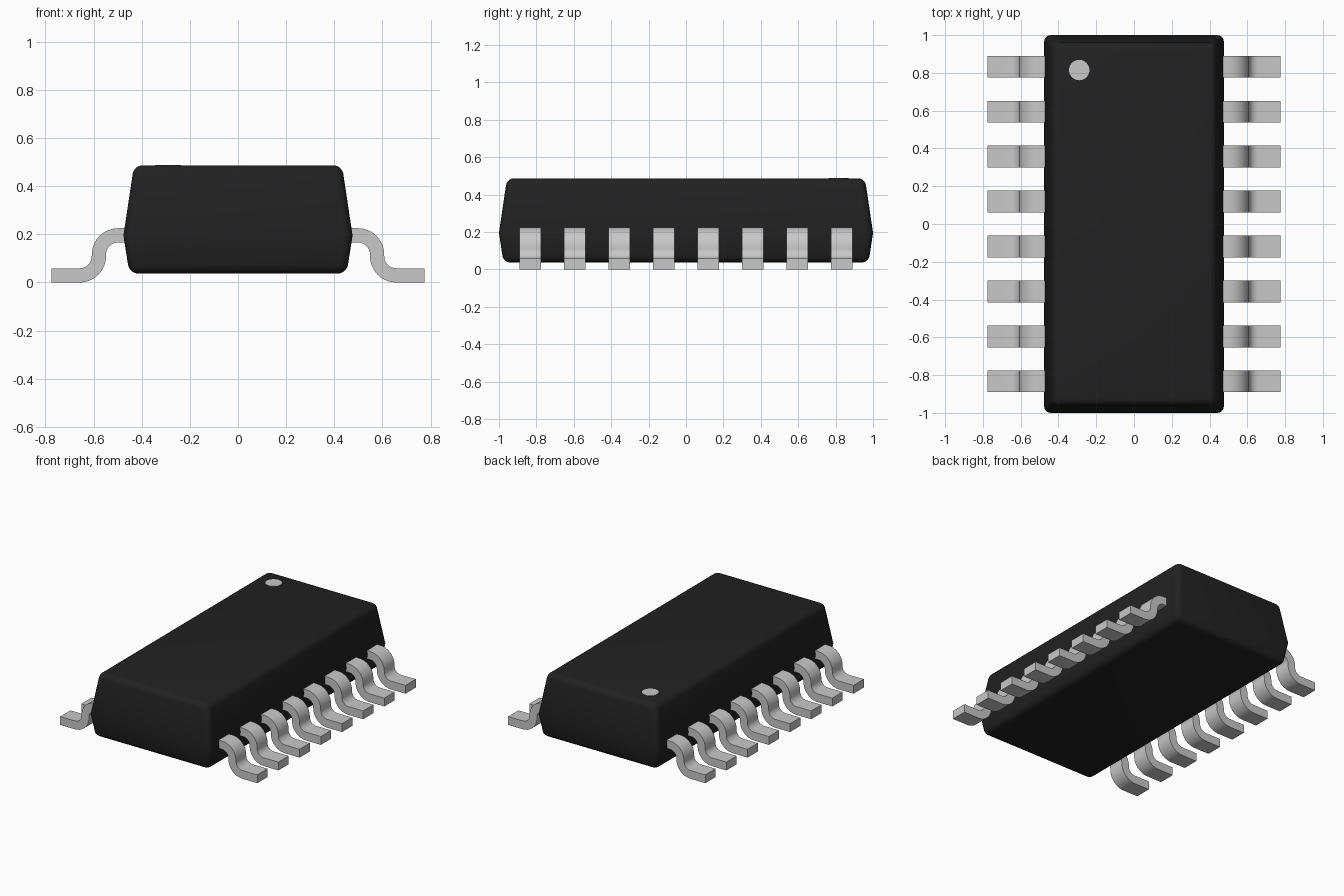
import bpy, bmesh, math
from mathutils import Vector

if "Cube" in bpy.data.objects:
    bpy.data.objects.remove(bpy.data.objects["Cube"])


def material(name, v):
    m = bpy.data.materials.new(name)
    m.diffuse_color = (v, v, v, 1)
    m.use_nodes = True
    m.node_tree.nodes["Principled BSDF"].inputs["Base Color"].default_value = m.diffuse_color
    return m


black = material("black plastic", 0.0155)
metal = material("light grey metal", 0.58)
mark = material("light grey mark", 0.58)


def add_object(name, bm, mat, angle=30):
    bmesh.ops.recalc_face_normals(bm, faces=bm.faces)
    me = bpy.data.meshes.new(name)
    bm.to_mesh(me)
    bm.free()
    me.materials.append(mat)
    ob = bpy.data.objects.new(name, me)
    bpy.context.collection.objects.link(ob)
    bpy.ops.object.select_all(action='DESELECT')
    ob.select_set(True)
    bpy.context.view_layer.objects.active = ob
    bpy.ops.object.shade_smooth_by_angle(angle=math.radians(angle))
    return ob


# Body: three stacked rectangles, widest at the parting line, rounded edges
bm = bmesh.new()
rings = []
for hx, hy, z in ((0.451, 0.976, 0.037), (0.476, 1.0, 0.195), (0.432, 0.957, 0.487)):
    rings.append([bm.verts.new((sx * hx, sy * hy, z))
                  for sx, sy in ((-1, -1), (1, -1), (1, 1), (-1, 1))])
for lo, hi in zip(rings, rings[1:]):
    for i in range(4):
        j = (i + 1) % 4
        bm.faces.new((lo[i], lo[j], hi[j], hi[i]))
bm.faces.new(rings[0][::-1])
bm.faces.new(rings[2])
middle = set(rings[1])
edges = [e for e in bm.edges if not set(e.verts) <= middle]
bmesh.ops.bevel(bm, geom=edges, offset=0.036, segments=6, profile=0.5, affect='EDGES')
add_object("body", bm, black, 35)

# Lead centre line in x and z: shoulder, two bends, foot
N, R = 10, 0.08
path = [Vector((0.45, 0.196))]
for k in range(N + 1):
    a = math.pi / 2 * (1 - k / N)
    path.append(Vector((0.498 + R * math.cos(a), 0.116 + R * math.sin(a))))
for k in range(N + 1):
    a = math.pi + math.pi / 2 * k / N
    path.append(Vector((0.658 + R * math.cos(a), 0.1095 + R * math.sin(a))))
path.append(Vector((0.775, 0.0295)))


def add_lead(name, side, y, width=0.115, thick=0.059):
    bm = bmesh.new()
    rows = []
    for i, p in enumerate(path):
        t = (path[min(i + 1, len(path) - 1)] - path[max(i - 1, 0)]).normalized()
        if i in (0, 1, len(path) - 2, len(path) - 1):
            t = Vector((1, 0))
        n = Vector((-t.y, t.x)) * thick / 2
        a, b = p + n, p - n
        rows.append([bm.verts.new((side * q.x, y + s * width / 2, q.y))
                     for q, s in ((a, -1), (a, 1), (b, 1), (b, -1))])
    for r0, r1 in zip(rows, rows[1:]):
        for i in range(4):
            j = (i + 1) % 4
            bm.faces.new((r0[i], r0[j], r1[j], r1[i]))
    bm.faces.new(rows[0])
    bm.faces.new(rows[-1][::-1])
    add_object(name, bm, metal)


# Eight leads on each long side
for side, label in ((1, "right"), (-1, "left")):
    for i in range(8):
        add_lead(f"{label}_lead_{i + 1}", side, (i - 3.5) * 0.238)

# Round mark on the top
bm = bmesh.new()
bmesh.ops.create_cone(bm, cap_ends=True, segments=40, radius1=0.054, radius2=0.054, depth=0.004)
bmesh.ops.translate(bm, verts=bm.verts, vec=(-0.29, 0.815, 0.487))
add_object("pin_one_mark", bm, mark)
